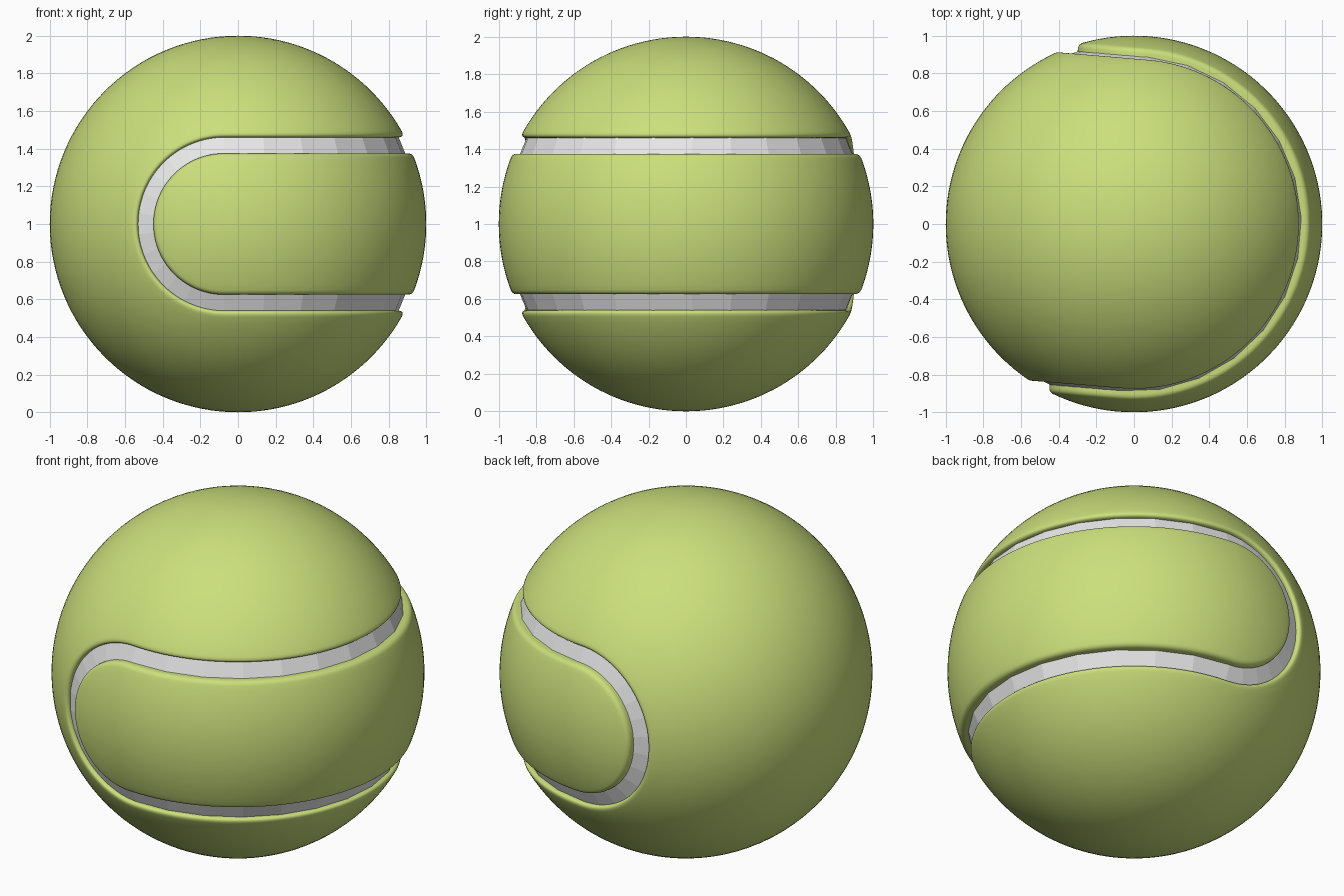
import bpy
import bmesh
from math import asin, cos, sin, sqrt, pi, radians
from mathutils import Matrix, Vector

cube = bpy.data.objects.get("Cube")
if cube:
    bpy.data.objects.remove(cube)

TURN = Matrix.Translation((0, 0, 1)) @ Matrix.Rotation(radians(-4.8), 4, 'Z')
OUTER, INNER = 0.46, 0.375      # half heights of the two sides of the groove


def material(name, rgb):
    mat = bpy.data.materials.new(name)
    mat.use_nodes = True
    mat.diffuse_color = (*rgb, 1)
    bsdf = mat.node_tree.nodes["Principled BSDF"]
    bsdf.inputs["Base Color"].default_value = (*rgb, 1)
    bsdf.inputs["Roughness"].default_value = 0.8
    return mat


def lip(height, size, side):
    """Groove wall and rounded edge, ending on the sphere (front is -y)."""
    y = sqrt(1 - height * height)
    a = asin(height) + side * size
    wall = Vector((0, -(y - size), height))
    corner = Vector((0, -y, height))
    end = Vector((0, -cos(a), sin(a)))
    points = [Vector((0, -(y - 0.06), height))]
    for i in range(7):
        t = i / 6
        points.append(wall * (1 - t) ** 2 + corner * 2 * t * (1 - t) + end * t * t)
    return points, a


def arc(start, stop, steps):
    return [Vector((0, -cos(start + (stop - start) * i / steps),
                    sin(start + (stop - start) * i / steps)))
            for i in range(1, steps + 1)]


def flip(points, axis):
    return [Vector((p.x, -p.y, p.z) if axis == 'Y' else (p.x, p.y, -p.z))
            for p in points]


def half_turn(bm, profile, axis, steps):
    """Turn a profile 180 degrees: Z sweeps through +x, Y through -x."""
    sweep = pi if axis == 'Z' else -pi
    rows = []
    for i in range(steps + 1):
        rot = Matrix.Rotation(sweep * i / steps, 3, axis)
        rows.append([bm.verts.new(rot @ p) for p in profile])
    for a, b in zip(rows, rows[1:]):
        for j in range(len(profile) - 1):
            bm.faces.new((a[j], a[j + 1], b[j + 1], b[j]))


def part(name, mat, turns, steps, smooth):
    bm = bmesh.new()
    for profile, axis in turns:
        half_turn(bm, profile, axis, steps)
    bmesh.ops.remove_doubles(bm, verts=bm.verts[:], dist=0.0003)
    bmesh.ops.recalc_face_normals(bm, faces=bm.faces[:])
    bm.normal_update()
    outward = sum(f.normal.dot(f.calc_center_median()) * f.calc_area() for f in bm.faces)
    if outward < 0:
        bmesh.ops.reverse_faces(bm, faces=bm.faces[:])
    for f in bm.faces:
        f.smooth = smooth
    bm.transform(TURN)
    mesh = bpy.data.meshes.new(name)
    bm.to_mesh(mesh)
    bm.free()
    mesh.materials.append(mat)
    obj = bpy.data.objects.new(name, mesh)
    bpy.context.collection.objects.link(obj)


felt = material("lime felt", (0.60, 0.74, 0.20))
white = material("white seam", (0.80, 0.80, 0.80))

# Main cover: two polar caps on one half, a full zone on the other
edge, a = lip(OUTER, 0.04, 1)
cap = edge + arc(a, pi / 2, 24)
part("main_cover", felt,
     [(cap, 'Z'), (flip(cap, 'Z'), 'Z'), (cap + flip(cap, 'Y')[-2::-1], 'Y')], 64, True)

# Band cover: a belt on one half with a round end at front and back
edge, a = lip(INNER, 0.025, -1)
belt = edge + arc(a, 0, 12)
part("band_cover", felt,
     [(belt + flip(belt, 'Z')[-2::-1], 'Z'), (belt, 'Y'), (flip(belt, 'Y'), 'Y')], 64, True)

# Faceted seam strip on the groove floor
floor = [Vector((0, -0.85, OUTER + 0.01)), Vector((0, -0.893, INNER - 0.01))]
part("seam_strip", white,
     [(floor, 'Z'), (flip(floor, 'Z'), 'Z'), (floor, 'Y'), (flip(floor, 'Y'), 'Y')], 13, False)
